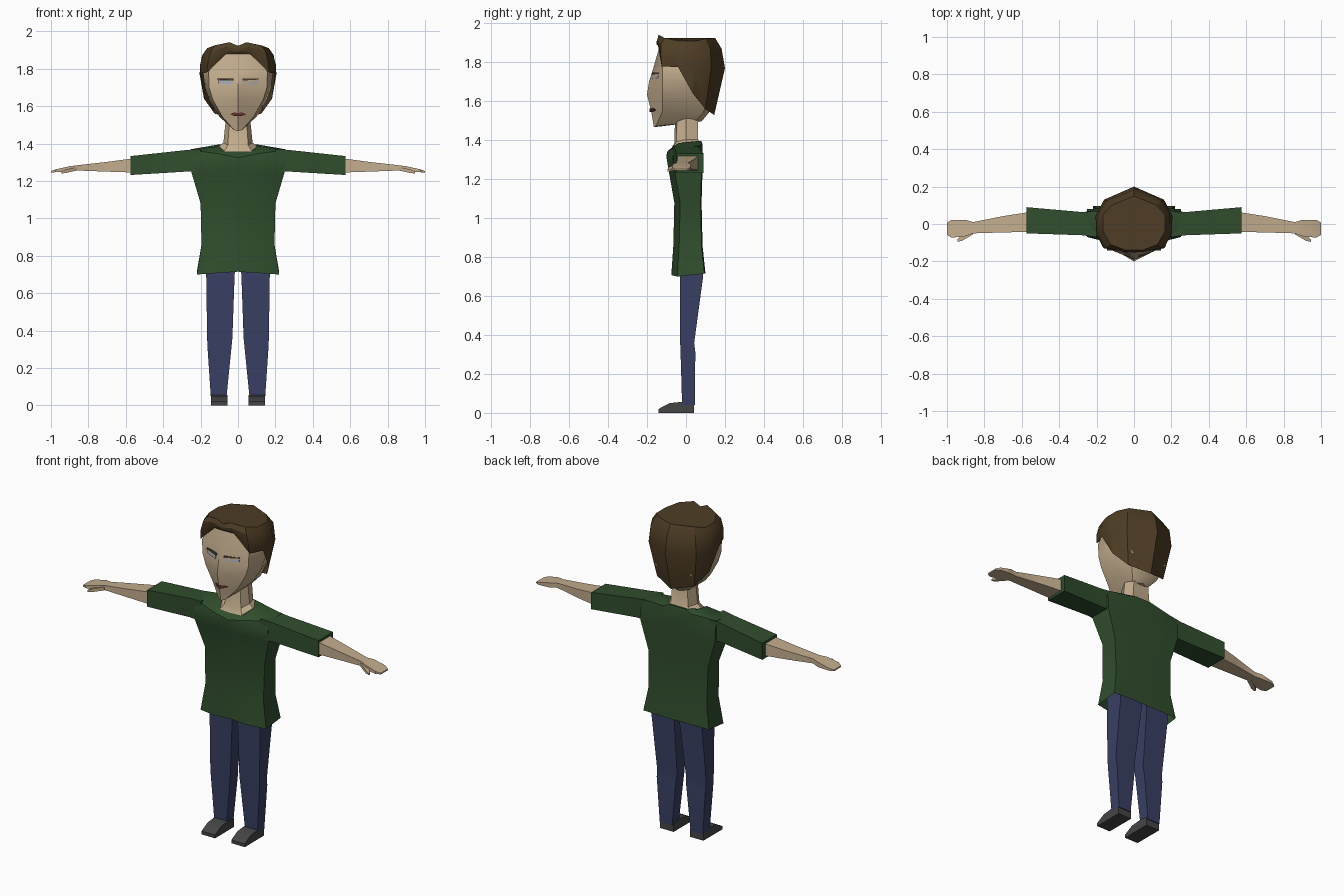
import bpy, bmesh
from mathutils import Vector


def material(name, rgb):
    m = bpy.data.materials.new(name)
    m.diffuse_color = (*rgb, 1)
    return m


SKIN = material("skin", (0.55, 0.42, 0.27))
GREEN = material("green_cloth", (0.03, 0.075, 0.026))
DENIM = material("denim", (0.04, 0.05, 0.125))
BROWN = material("brown_hair", (0.075, 0.046, 0.018))
DARK = material("dark_leather", (0.06, 0.06, 0.06))
EYE = material("eye_grey", (0.36, 0.38, 0.43))
BROW = material("brow_dark", (0.07, 0.045, 0.03))
LIP = material("lip", (0.12, 0.03, 0.025))


def loft(name, rings, mat, cap_start=True, cap_end=True, mirror=False, angle=0.6):
    """Skin a stack of closed rings with quads."""
    bm = bmesh.new()
    vs = [[bm.verts.new(p) for p in r] for r in rings]
    n = len(rings[0])
    for a, b in zip(vs, vs[1:]):
        for i in range(n):
            j = (i + 1) % n
            bm.faces.new((a[i], a[j], b[j], b[i]))
    if cap_start:
        bm.faces.new(vs[0][::-1])
    if cap_end:
        bm.faces.new(vs[-1])
    bmesh.ops.recalc_face_normals(bm, faces=bm.faces)
    me = bpy.data.meshes.new(name)
    bm.to_mesh(me)
    bm.free()
    me.materials.append(mat)
    me.shade_smooth()
    me.set_sharp_from_angle(angle=angle)
    ob = bpy.data.objects.new(name, me)
    bpy.context.collection.objects.link(ob)
    if mirror:
        mod = ob.modifiers.new("mirror", 'MIRROR')
        mod.use_mirror_merge = False
    return ob


def sym(half):
    """Complete a half ring that starts and ends on x = 0."""
    return half + [(-x, y, z) for x, y, z in half[-2:0:-1]]


def along_x(x, y0, y1, z0, z1):
    return [(x, y0, z0), (x, y1, z0), (x, y1, z1), (x, y0, z1)]


def along_z(z, x0, x1, y0, y1):
    return [(x0, y0, z), (x1, y0, z), (x1, y1, z), (x0, y1, z)]


# shirt body: z, half width, front y, back y
torso = []
for z, w, yf, yb in [(0.70, 0.22, -0.075, 0.10), (0.86, 0.195, -0.065, 0.085),
                     (1.08, 0.20, -0.06, 0.08), (1.25, 0.25, -0.09, 0.085),
                     (1.31, 0.25, -0.10, 0.085)]:
    lift = 0.015 if z == 0.70 else 0
    torso.append(sym([(0, yf, z + lift), (w * 0.5, yf, z + lift / 2), (w, yf + 0.03, z),
                      (w, yb - 0.005, z + lift), (w * 0.5, yb, z + lift), (0, yb, z + lift)]))
torso.append(sym([(0, -0.10, 1.325), (0.10, -0.095, 1.345), (0.25, -0.05, 1.365),
                  (0.25, 0.06, 1.37), (0.10, 0.085, 1.38), (0, 0.085, 1.38)]))
torso.append(sym([(0, -0.09, 1.34), (0.075, -0.08, 1.355), (0.11, -0.04, 1.385),
                  (0.105, 0.05, 1.395), (0.05, 0.08, 1.395), (0, 0.08, 1.395)]))
loft("shirt_body", torso, GREEN, cap_start=False)

# sleeves
loft("sleeve", [along_x(0.20, -0.07, 0.07, 1.25, 1.372),
                along_x(0.28, -0.06, 0.064, 1.25, 1.365),
                along_x(0.575, -0.05, 0.09, 1.232, 1.333)], GREEN, mirror=True)

# forearm and hand
loft("arm_and_hand", [along_x(0.55, -0.042, 0.065, 1.245, 1.322),
                      along_x(0.70, -0.045, 0.042, 1.25, 1.302),
                      along_x(0.86, -0.05, 0.01, 1.256, 1.284),
                      along_x(0.90, -0.065, 0.022, 1.25, 1.279),
                      along_x(0.975, -0.073, 0.022, 1.247, 1.262),
                      along_x(1.0, -0.058, 0.008, 1.245, 1.253)], SKIN, mirror=True)
loft("thumb", [along_x(0.86, -0.055, -0.03, 1.256, 1.275),
               along_x(0.92, -0.09, -0.06, 1.243, 1.262),
               along_x(0.945, -0.095, -0.082, 1.24, 1.25)], SKIN, mirror=True)

# trouser legs
loft("trouser_leg", [along_z(0.04, 0.062, 0.145, -0.02, 0.045),
                     along_z(0.31, 0.035, 0.163, -0.028, 0.048),
                     along_z(0.36, 0.03, 0.165, -0.03, 0.042),
                     along_z(0.70, 0.018, 0.17, -0.03, 0.088),
                     along_z(0.80, 0.006, 0.17, -0.03, 0.08)], DENIM, mirror=True)

# shoes: side profile swept across x
shoe = [(0.04, 0), (-0.142, 0), (-0.142, 0.02), (-0.085, 0.05), (-0.02, 0.057), (0.04, 0.052)]
loft("shoe", [[(x, y, z) for y, z in shoe] for x in (0.055, 0.145)], DARK, mirror=True)

# neck and collar skin
neck = []
for z, w, yf, yb, dip in [(1.33, 0.108, -0.088, 0.078, 0.005), (1.385, 0.103, -0.078, 0.075, -0.035),
                          (1.405, 0.078, -0.06, 0.062, -0.02), (1.56, 0.062, -0.055, 0.06, 0)]:
    neck.append(sym([(0, yf, z + dip), (w * 0.7, yf + 0.01, z + dip * 0.7), (w, 0, z),
                     (w * 0.75, yb, z), (0, yb, z)]))
loft("neck", neck, SKIN)

# head: z, nose-line y, cheek x, cheek y, side x, back x, back y
head = []
for z, c, fx, fy, sx, bx, by in [(1.467, -0.165, 0.022, -0.155, 0.04, 0.05, 0.05),
                                 (1.545, -0.178, 0.085, -0.122, 0.10, 0.09, 0.09),
                                 (1.635, -0.20, 0.135, -0.12, 0.155, 0.12, 0.12),
                                 (1.70, -0.19, 0.155, -0.12, 0.178, 0.13, 0.12),
                                 (1.78, -0.165, 0.157, -0.12, 0.187, 0.13, 0.115),
                                 (1.885, -0.135, 0.115, -0.108, 0.15, 0.10, 0.09)]:
    rear = 0.03 if z < 1.5 else 0
    head.append(sym([(0, c, z), (fx, fy, z + rear * 0.2), (sx, 0.0, z + rear * 0.7),
                     (bx, by, z + rear), (0, by + 0.03, z + rear)]))
loft("head", head, SKIN)

# hair: columns from brow to nape, each from crown to lower edge
hair = [
    [(0, -0.14, 1.922), (0, -0.152, 1.905), (0, -0.15, 1.89), (0, -0.138, 1.88)],
    [(0.045, -0.14, 1.942), (0.06, -0.148, 1.915), (0.065, -0.146, 1.90), (0.065, -0.132, 1.878)],
    [(0.125, -0.11, 1.925), (0.145, -0.128, 1.895), (0.16, -0.13, 1.84), (0.166, -0.125, 1.78)],
    [(0.165, -0.04, 1.91), (0.19, -0.05, 1.87), (0.203, -0.05, 1.82), (0.197, -0.04, 1.775)],
    [(0.165, 0.05, 1.91), (0.192, 0.05, 1.87), (0.205, 0.045, 1.77), (0.182, 0.035, 1.64)],
    [(0.12, 0.10, 1.922), (0.15, 0.125, 1.87), (0.16, 0.13, 1.77), (0.125, 0.10, 1.56)],
    [(0, 0.15, 1.925), (0, 0.183, 1.87), (0, 0.2, 1.77), (0, 0.145, 1.53)],
]
loft("hair", [sym(list(r)) for r in zip(*hair)], BROWN, cap_end=False, angle=0.5)


# eyes and brows: slabs lying on the slanted cheek planes
def slab(name, x0, x1, z0, z1, out, mat):
    def ring(push):
        pts = []
        for x, z in [(x0, z0), (x1, z0 + 0.005), (x1, z1), (x0, z1)]:
            c = -0.19 + (z - 1.70) * 0.31
            y = c + (-0.12 - c) * x / 0.156
            pts.append((x, y - push, z))
        return pts
    loft(name, [ring(-0.02), ring(out)], mat, mirror=True)


slab("eye", 0.03, 0.108, 1.715, 1.738, 0.004, EYE)
slab("brow", 0.025, 0.112, 1.737, 1.747, 0.008, BROW)

# lips
lips = [(0, 0.008), (0.022, 0.012), (0.045, 0.002), (0.022, -0.007), (0, -0.009)]
loft("lips", [sym([(x * s, y + x * 0.65, 1.555 + z) for x, z in lips])
              for y, s in ((-0.165, 1), (-0.187, 0.95))], LIP)
